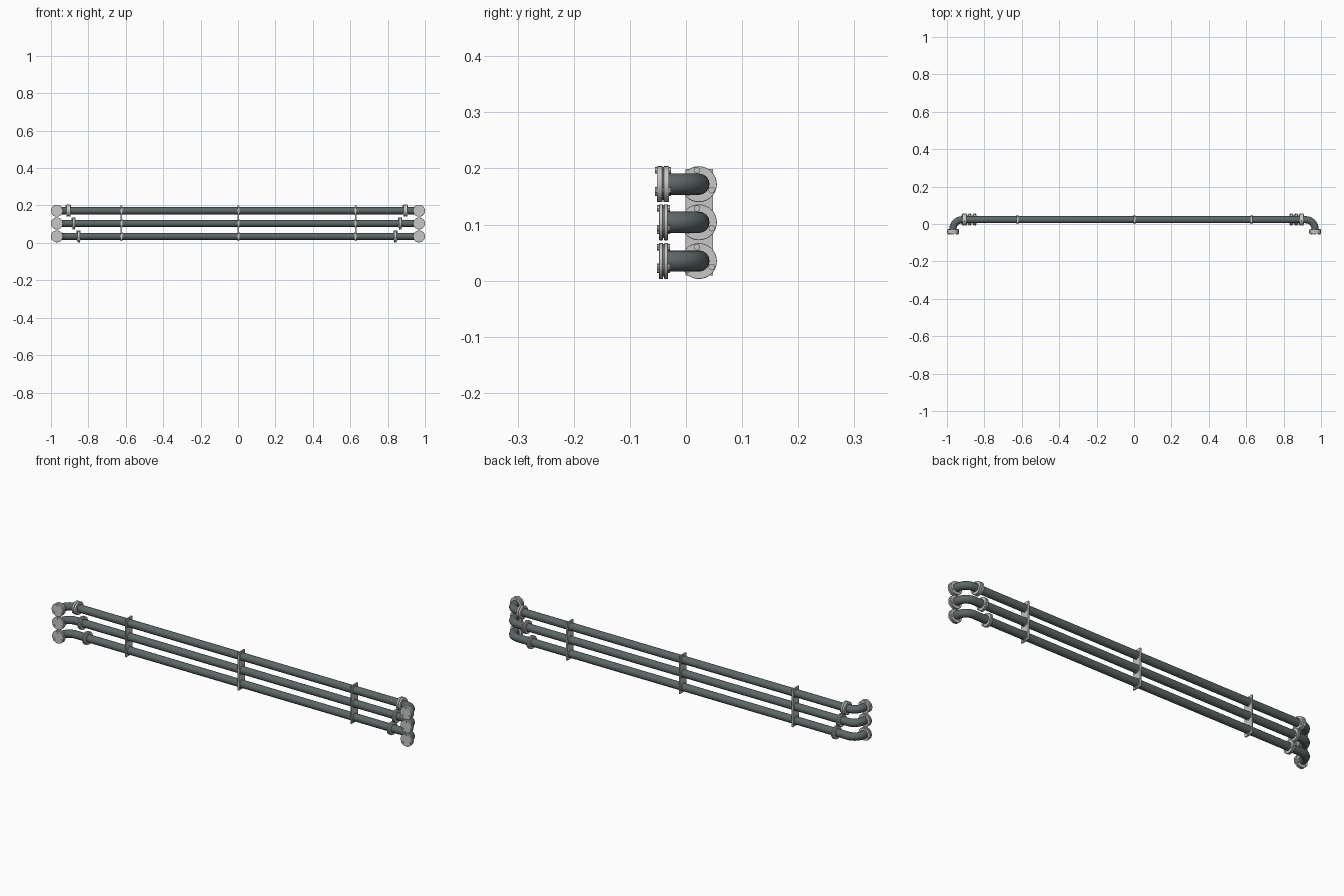
import bpy, math
from mathutils import Vector

if "Cube" in bpy.data.objects:
    bpy.data.objects.remove(bpy.data.objects["Cube"])


def material(name, rgb):
    m = bpy.data.materials.new(name)
    m.diffuse_color = (*rgb, 1)
    m.use_nodes = True
    m.node_tree.nodes["Principled BSDF"].inputs["Base Color"].default_value = m.diffuse_color
    return m


PIPE = material("slate_paint", (0.11, 0.135, 0.135))
STEEL = material("light_steel", (0.58, 0.57, 0.575))

PIPE_R, FLANGE_R, PIPE_Y = 0.019, 0.032, 0.023
END_X, BEND_R = 0.968, 0.05
BOLT_ANGLES = (98, -25, 218)


def finish(ob, name, mat):
    ob.name = name
    ob.data.materials.clear()
    ob.data.materials.append(mat)
    bpy.ops.object.shade_smooth_by_angle(angle=math.radians(35))
    return ob


def cylinder(name, center, axis, radius, depth, sides=32, bevel=0.0):
    rot = Vector(axis).to_track_quat('Z', 'Y').to_euler()
    bpy.ops.mesh.primitive_cylinder_add(vertices=sides, radius=radius, depth=depth,
                                        location=center, rotation=rot)
    ob = bpy.context.object
    if bevel:
        mod = ob.modifiers.new("edge", 'BEVEL')
        mod.width, mod.segments, mod.limit_method = bevel, 2, 'ANGLE'
    return finish(ob, name, STEEL)


def flange(name, center, axis, width):
    """Two discs with a seam, held by three bolts."""
    c, a = Vector(center), Vector(axis)
    gap = 0.002
    t = (width - gap) / 2
    for s in (-1, 1):
        cylinder(name + "_disc", c + a * s * (gap + t) / 2, axis, FLANGE_R, t, 32, 0.001)
    cylinder(name + "_gasket", c, axis, FLANGE_R - 0.004, gap * 2, 24)
    side = Vector((0, 1, 0)) if abs(a.x) > 0.5 else Vector((1, 0, 0))
    for deg in BOLT_ANGLES:
        r = math.radians(deg)
        p = c + (side * math.cos(r) + Vector((0, 0, 1)) * math.sin(r)) * 0.025
        cylinder(name + "_bolt", p, axis, 0.0058, width + 0.007, 8)


def pipe(name, z):
    """Long run with a forward elbow at each end."""
    half = [(END_X, -0.034, z)]
    for i in range(11):
        r = math.radians(90 * i / 10)
        half.append((END_X - BEND_R + BEND_R * math.cos(r),
                     PIPE_Y - BEND_R + BEND_R * math.sin(r), z))
    pts = [(-x, y, h) for x, y, h in half] + half[::-1]
    cu = bpy.data.curves.new(name, 'CURVE')
    cu.dimensions = '3D'
    cu.bevel_depth, cu.bevel_resolution, cu.use_fill_caps = PIPE_R, 6, True
    sp = cu.splines.new('POLY')
    sp.points.add(len(pts) - 1)
    for q, p in zip(sp.points, pts):
        q.co = (*p, 1)
    ob = bpy.data.objects.new(name, cu)
    bpy.context.collection.objects.link(ob)
    bpy.ops.object.select_all(action='DESELECT')
    ob.select_set(True)
    bpy.context.view_layer.objects.active = ob
    bpy.ops.object.convert(target='MESH')
    finish(bpy.context.object, name, PIPE)


# Three stacked pipes: height, left and right joint, joint width, end flange span
ROWS = (("lower", 0.035, -0.852, 0.841, 0.014, (-0.048, -0.032)),
        ("middle", 0.104, -0.879, 0.867, 0.014, (-0.048, -0.032)),
        ("upper", 0.172, -0.907, 0.895, 0.022, (-0.052, -0.030)))
for label, z, left, right, width, (y0, y1) in ROWS:
    pipe(label + "_pipe", z)
    for x in (left, right):
        flange(label + "_joint", (x, PIPE_Y, z), (1, 0, 0), width)
    for x in (-END_X, END_X):
        flange(label + "_end_flange", (x, (y0 + y1) / 2, z), (0, 1, 0), y1 - y0)

# Upright plates that tie the pipes together, with a collar round each pipe
for x in (-0.624, 0.002, 0.629):
    bpy.ops.mesh.primitive_cube_add(size=1, location=(x, 0.0235, 0.104))
    plate = bpy.context.object
    plate.scale = (0.007, 0.049, 0.19)
    bpy.ops.object.transform_apply(location=False, rotation=False, scale=True)
    finish(plate, "bracket_plate", STEEL)
    for row in ROWS:
        cylinder("bracket_collar", (x, PIPE_Y, row[1]), (1, 0, 0), 0.0225, 0.011, 24)
